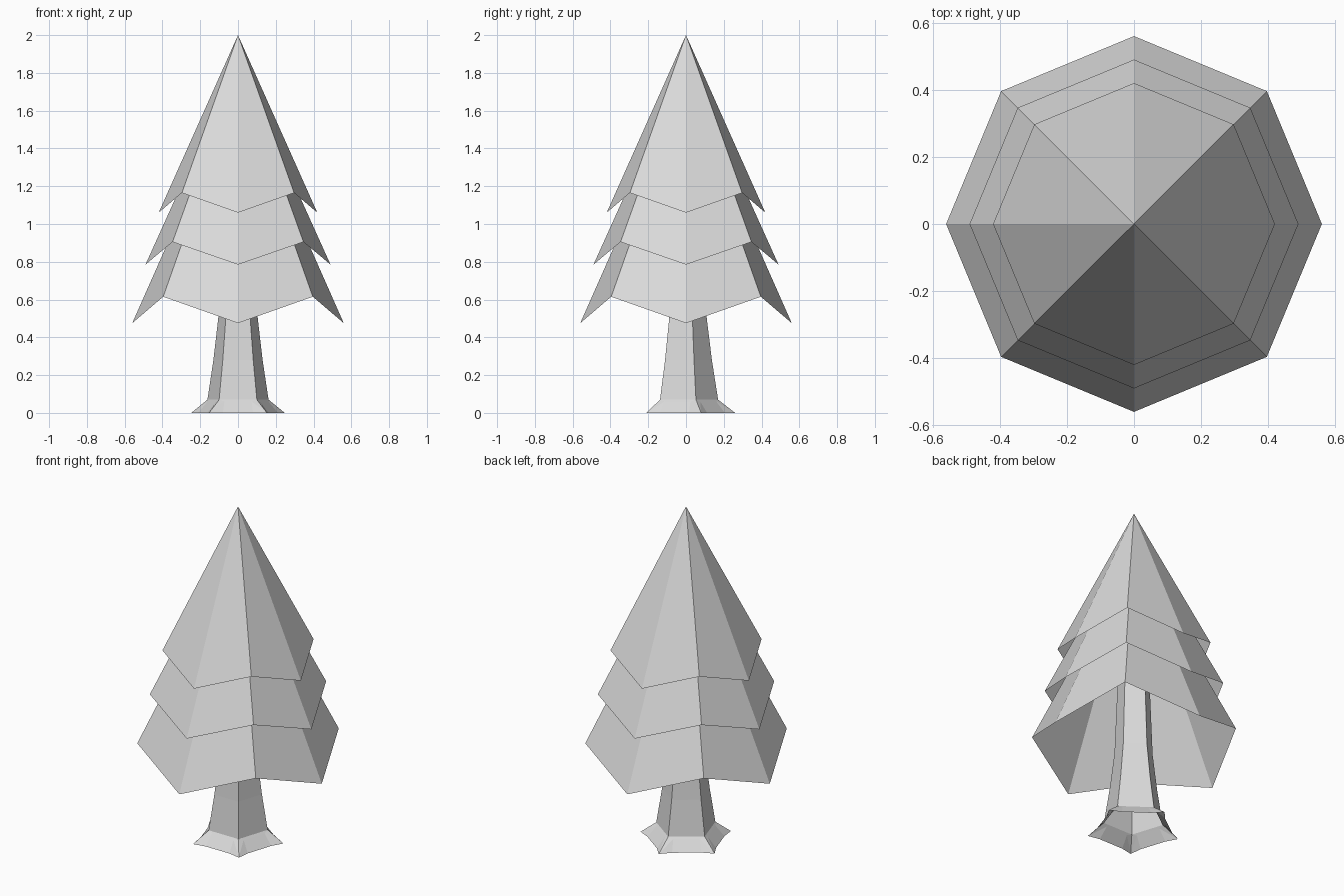
import bpy, bmesh, math
from mathutils import Vector

if "Cube" in bpy.data.objects:
    bpy.data.objects.remove(bpy.data.objects["Cube"])

grey = bpy.data.materials.new("plain grey")
grey.diffuse_color = (0.7, 0.7, 0.7, 1)
grey.use_nodes = True
grey.node_tree.nodes["Principled BSDF"].inputs["Base Color"].default_value = grey.diffuse_color


def make_object(name, bm):
    bmesh.ops.remove_doubles(bm, verts=bm.verts, dist=1e-5)
    mesh = bpy.data.meshes.new(name)
    bm.to_mesh(mesh)
    bm.free()
    mesh.materials.append(grey)
    obj = bpy.data.objects.new(name, mesh)
    bpy.context.collection.objects.link(obj)
    return obj


def face(bm, *points):
    bm.faces.new([bm.verts.new(p) for p in points])


def polar(r, angle, z):
    return Vector((r * math.cos(angle), r * math.sin(angle), z))


# Foliage: open eight-sided cones whose rims dip on every second corner
def foliage(name, radius, low, high, apex):
    bm = bmesh.new()
    rim = [bm.verts.new(polar(radius, i * math.pi / 4, high if i % 2 else low))
           for i in range(8)]
    tip = bm.verts.new((0, 0, apex))
    for i in range(8):
        bm.faces.new((rim[i], rim[(i + 1) % 8], tip))
    make_object(name, bm)


foliage("lower_foliage", 0.56, 0.475, 0.615, 1.74)
foliage("middle_foliage", 0.49, 0.785, 0.905, 1.87)
foliage("upper_foliage", 0.42, 1.06, 1.165, 2.0)

# Trunk: tapering five-sided column with a flat side to the front
SIDES = 5
STEP = 2 * math.pi / SIDES
START = math.pi / 2
rings = [(0.17, 0.07), (0.137, 0.28), (0.11, 0.5), (0.09, 1.0)]
bm = bmesh.new()
for (r0, z0), (r1, z1) in zip(rings, rings[1:]):
    for i in range(SIDES):
        a, b = START + i * STEP, START + (i + 1) * STEP
        face(bm, polar(r0, a, z0), polar(r0, b, z0), polar(r1, b, z1), polar(r1, a, z1))
make_object("trunk", bm)

# Roots: a flared skirt on each side, with a pointed root at each corner
bm = bmesh.new()
for i in range(SIDES):
    mid = START + (i + 0.5) * STEP
    out = Vector((math.cos(mid), math.sin(mid), 0))
    side = Vector((-math.sin(mid), math.cos(mid), 0))

    def at(lateral, outward, z):
        return side * lateral + out * outward + Vector((0, 0, z))

    corners = [polar(0.17, mid + s * STEP / 2, 0.07) for s in (-1, 1)]
    tips = [polar(0.26, mid + s * STEP / 2, 0) for s in (-1, 1)]
    tops = [at(s * 0.072, 0.146, 0.06) for s in (-1, 1)]
    notches = [at(s * 0.08, 0.196, 0) for s in (-1, 1)]
    face(bm, corners[0], tops[0], tops[1], corners[1])
    face(bm, tops[0], notches[0], notches[1], tops[1])
    face(bm, corners[0], tips[0], tops[0])
    face(bm, tops[0], tips[0], notches[0])
    face(bm, corners[1], tops[1], tips[1])
    face(bm, tops[1], notches[1], tips[1])
make_object("roots", bm)
